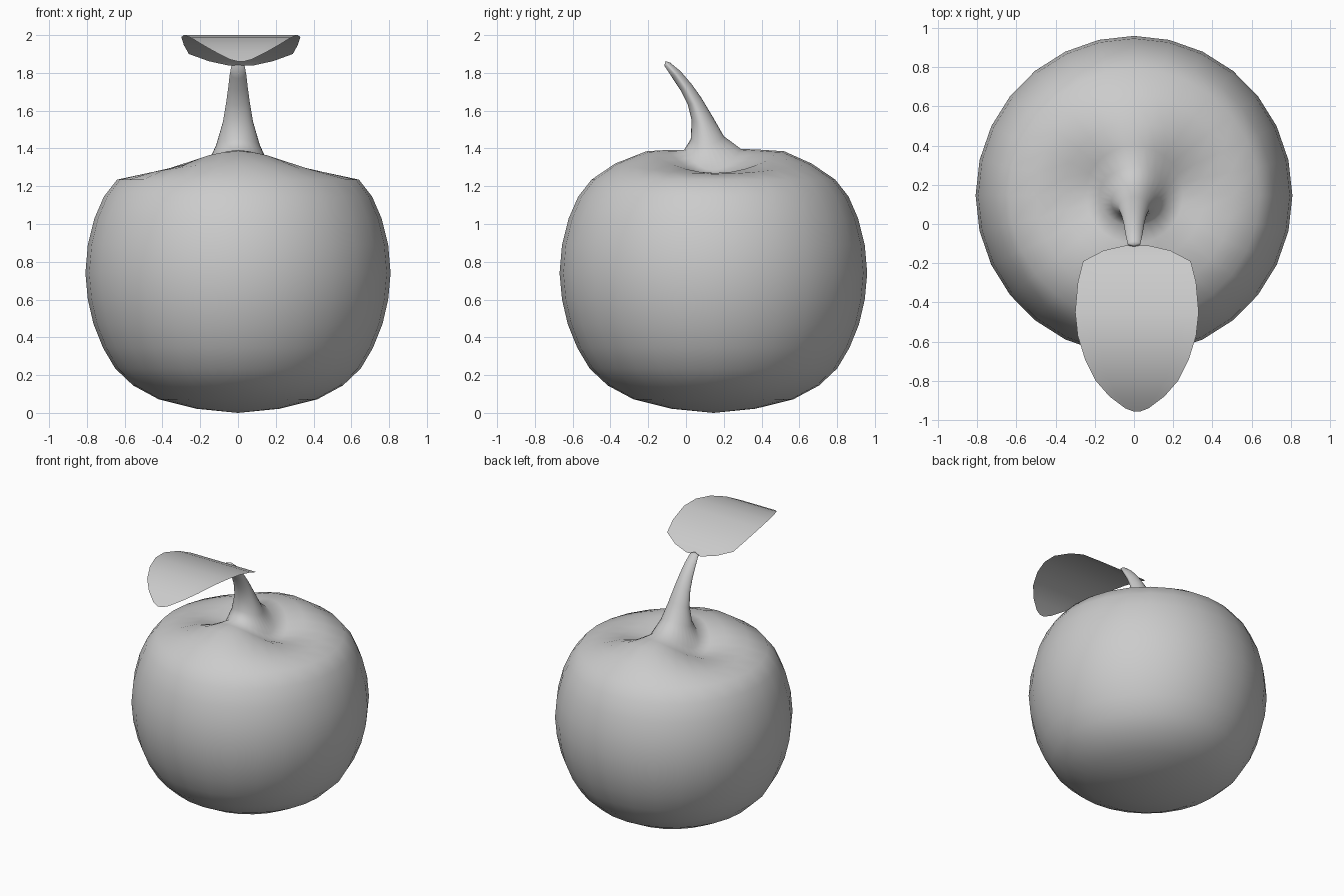
import bpy, bmesh, math

if "Cube" in bpy.data.objects:
    bpy.data.objects.remove(bpy.data.objects["Cube"])

SEG = 28
CY = 0.145  # body axis offset in y


def finish(bm, name, angle=60):
    bmesh.ops.recalc_face_normals(bm, faces=bm.faces[:])
    me = bpy.data.meshes.new(name)
    bm.to_mesh(me)
    bm.free()
    ob = bpy.data.objects.new(name, me)
    bpy.context.collection.objects.link(ob)
    for o in bpy.context.selected_objects:
        o.select_set(False)
    ob.select_set(True)
    bpy.context.view_layer.objects.active = ob
    bpy.ops.object.shade_smooth_by_angle(angle=math.radians(angle))
    return ob


# Fruit lower body: round (radius, height) profile
rings = []
for r, z in [(.22, .022), (.42, .072), (.555, .145), (.65, .235), (.715, .345),
             (.765, .47), (.795, .6), (.808, .74), (.795, .89), (.76, 1.03),
             (.71, 1.145), (.64, 1.235)]:
    rings.append((r, z, CY - r * 1.008, z, CY + r * 1.008, z))

# Saddle-shaped top and stem: (half width, side z, front y, front z, back y, back z)
rings += [
    (.50, 1.265, -.375, 1.32, .665, 1.32),
    (.36, 1.27, -.21, 1.385, .52, 1.385),
    (.25, 1.255, -.10, 1.392, .40, 1.393),
    (.175, 1.285, -.01, 1.392, .29, 1.398),
    (.115, 1.42, .025, 1.45, .20, 1.465),
    (.08, 1.54, .03, 1.55, .14, 1.57),
    (.063, 1.64, .01, 1.63, .08, 1.67),
    (.052, 1.72, -.03, 1.71, .03, 1.74),
    (.044, 1.79, -.07, 1.77, -.03, 1.81),
    (.033, 1.848, -.115, 1.838, -.085, 1.855),
]

bm = bmesh.new()
loops = []
for rx, zs, yf, zf, yb, zb in rings:
    loop = []
    for i in range(SEG):
        a = 2 * math.pi * i / SEG
        s, c = math.sin(a), math.cos(a)
        mid, half = (yf + yb) / 2, (yb - yf) / 2
        z = zs * s * s + (zb if c > 0 else zf) * c * c
        loop.append(bm.verts.new((rx * s, mid + half * c, z)))
    loops.append(loop)
for lo, hi in zip(loops, loops[1:]):
    for i in range(SEG):
        j = (i + 1) % SEG
        bm.faces.new((lo[i], lo[j], hi[j], hi[i]))
for loop, tip in ((loops[0], (0, CY, .0)), (loops[-1], (0, -.108, 1.862))):
    v = bm.verts.new(tip)
    for i in range(SEG):
        bm.faces.new((loop[i], loop[(i + 1) % SEG], v))
finish(bm, "fruit_with_stem", 80)

# Leaf: thin arched sheet, rows of (y, half width, height)
rows = [(-.11, .06, 1.838), (-.135, .17, 1.862), (-.19, .275, 1.9), (-.3, .302, 1.948),
        (-.45, .315, 1.99), (-.57, .302, 2.0), (-.69, .265, 1.987), (-.8, .21, 1.953),
        (-.88, .14, 1.913), (-.94, .06, 1.872), (-.957, .015, 1.86)]
bm = bmesh.new()
grid = [[bm.verts.new((.015 + w * k / 3, y, z)) for k in range(-3, 4)] for y, w, z in rows]
for a, b in zip(grid, grid[1:]):
    for k in range(6):
        bm.faces.new((a[k], b[k], b[k + 1], a[k + 1]))
finish(bm, "leaf")
